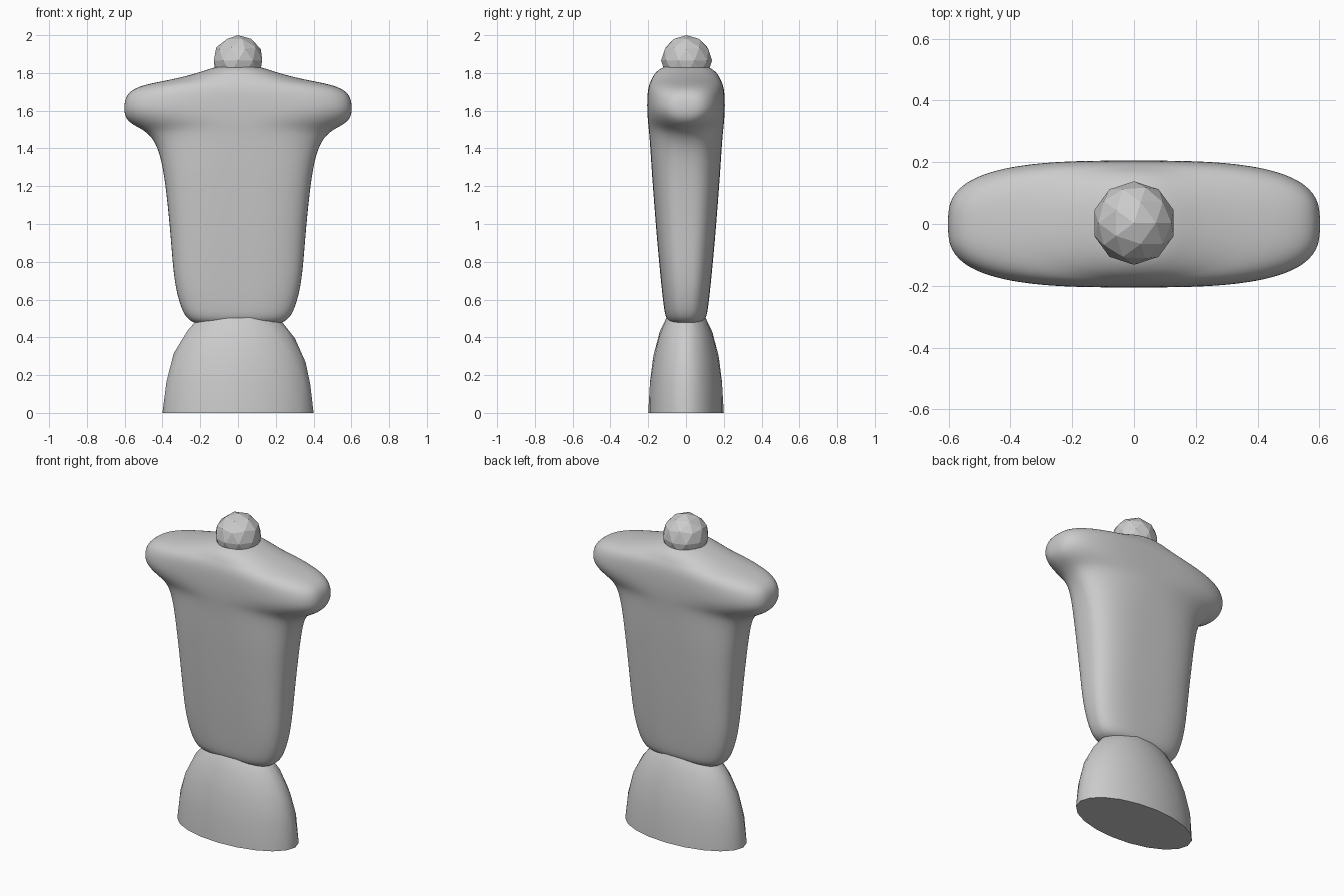
import bpy, bmesh, math
from mathutils import Matrix, Vector

cube = bpy.data.objects.get("Cube")
if cube:
    bpy.data.objects.remove(cube, do_unlink=True)

GREY = (0.6, 0.6, 0.6, 1.0)
grey = bpy.data.materials.new("plain grey")
grey.use_nodes = True
grey.diffuse_color = GREY
grey.node_tree.nodes["Principled BSDF"].inputs["Base Color"].default_value = GREY


def make_object(name, bm):
    bmesh.ops.recalc_face_normals(bm, faces=bm.faces)
    mesh = bpy.data.meshes.new(name)
    bm.to_mesh(mesh)
    bm.free()
    mesh.materials.append(grey)
    obj = bpy.data.objects.new(name, mesh)
    bpy.context.collection.objects.link(obj)
    return obj


def smooth(obj, angle):
    bpy.ops.object.select_all(action='DESELECT')
    obj.select_set(True)
    bpy.context.view_layer.objects.active = obj
    bpy.ops.object.shade_smooth_by_angle(angle=math.radians(angle))


def power(value, exponent):
    return math.copysign(abs(value) ** exponent, value)


# Torso: rounded cross-sections (height, half width, half depth, squareness)
SECTIONS = [
    (0.466, 0.16, 0.04, 2.5), (0.473, 0.23, 0.08, 2.6),
    (0.50, 0.272, 0.107, 2.7), (0.56, 0.305, 0.118, 2.8),
    (0.70, 0.34, 0.133, 3), (0.92, 0.355, 0.154, 3),
    (1.18, 0.38, 0.174, 3), (1.32, 0.402, 0.184, 2.8),
    (1.42, 0.43, 0.19, 2.5), (1.49, 0.482, 0.196, 2.2),
    (1.525, 0.56, 0.2, 2.2), (1.56, 0.596, 0.203, 2.6),
    (1.61, 0.606, 0.206, 3.1), (1.68, 0.596, 0.205, 2.9),
    (1.72, 0.55, 0.2, 2.6), (1.746, 0.46, 0.192, 2.4),
    (1.767, 0.34, 0.182, 2.2), (1.8, 0.21, 0.165, 2.2),
    (1.828, 0.135, 0.13, 2.2), (1.84, 0.07, 0.09, 2),
]
SIDES = 56
bm = bmesh.new()
rings = []
for z, half_x, half_y, square in SECTIONS:
    ring = []
    for i in range(SIDES):
        a = math.tau * i / SIDES
        ring.append(bm.verts.new((half_x * power(math.cos(a), 2 / square),
                                  half_y * power(math.sin(a), 2 / square), z)))
    rings.append(ring)
for low, high in zip(rings, rings[1:]):
    for i in range(SIDES):
        j = (i + 1) % SIDES
        bm.faces.new((low[i], low[j], high[j], high[i]))
bm.faces.new(rings[0][::-1])
bm.faces.new(rings[-1])
torso = make_object("torso", bm)
torso.modifiers.new("rounding", 'SUBSURF').levels = 2
torso.modifiers["rounding"].render_levels = 2
for face in torso.data.polygons:
    face.use_smooth = True

# Head: faceted ball
bm = bmesh.new()
bmesh.ops.create_icosphere(bm, subdivisions=2, radius=0.135,
                           matrix=Matrix.Translation((0, 0.003, 1.865)))
make_object("head", bm)

# Base: lower-poly half ellipsoid with a flat underside
bm = bmesh.new()
bmesh.ops.create_icosphere(bm, subdivisions=3, radius=1,
                           matrix=Matrix.Diagonal(Vector((0.4, 0.2, 0.6, 1))))
cut = bmesh.ops.bisect_plane(bm, geom=bm.verts[:] + bm.edges[:] + bm.faces[:],
                             dist=0.0001, plane_co=(0, 0, 0),
                             plane_no=(0, 0, 1), clear_inner=True)
bmesh.ops.holes_fill(bm, edges=[e for e in bm.edges if e.is_boundary], sides=0)
base = make_object("base", bm)
smooth(base, 40)
